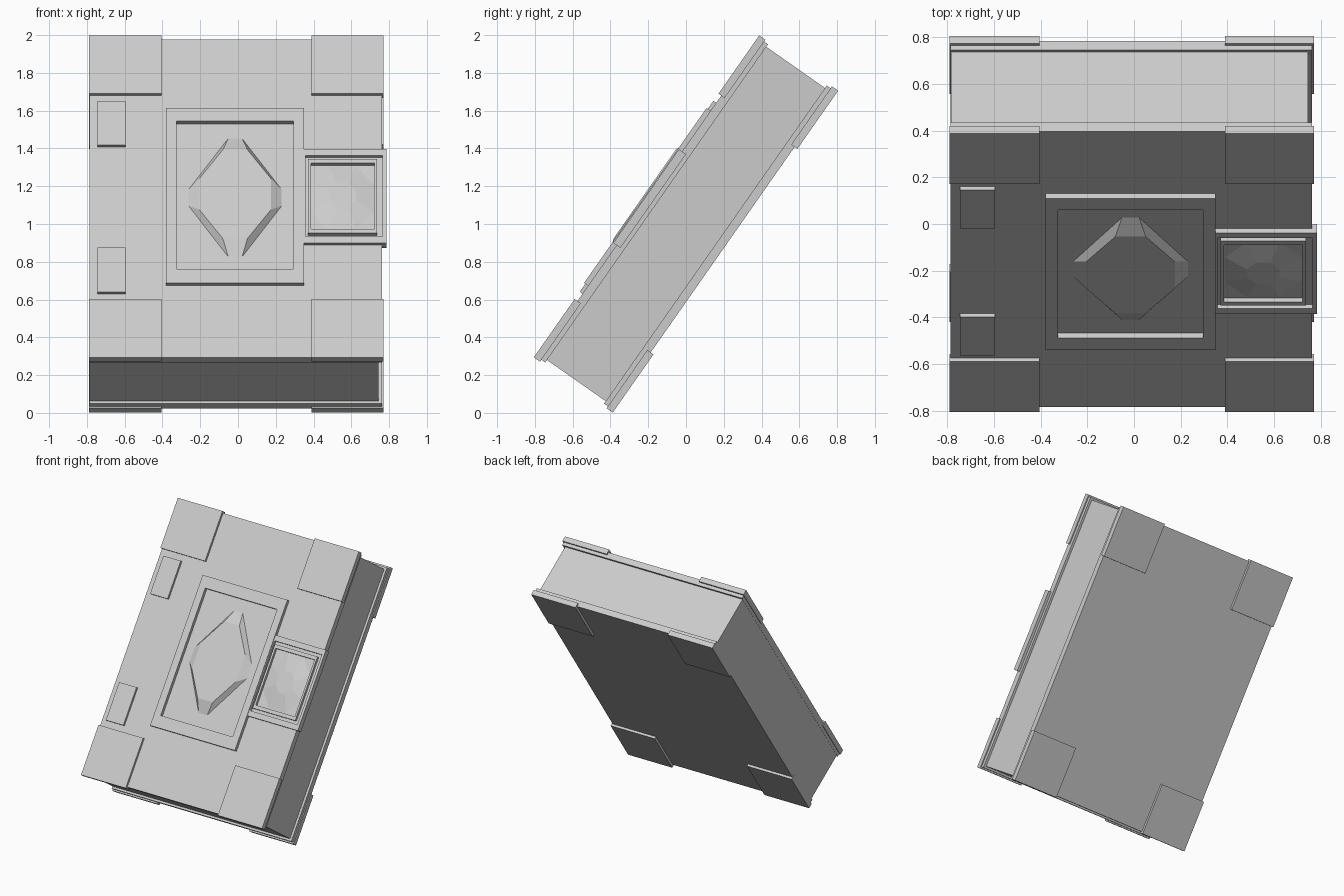
import bpy, bmesh
from math import radians
from mathutils import Matrix

if "Cube" in bpy.data.objects:
    bpy.data.objects.remove(bpy.data.objects["Cube"])

# The book is built flat (x across, y up the cover, z out of the cover), then tilted
TILT = Matrix.Translation((0, 0, 1)) @ Matrix.Rotation(radians(55), 4, 'X')


def finish(name, bm):
    bmesh.ops.recalc_face_normals(bm, faces=bm.faces)
    bm.transform(TILT)
    me = bpy.data.meshes.new(name)
    bm.to_mesh(me)
    bm.free()
    ob = bpy.data.objects.new(name, me)
    bpy.context.collection.objects.link(ob)
    return ob


def box(name, x0, x1, y0, y1, z0, z1):
    bm = bmesh.new()
    bmesh.ops.create_cube(bm, size=1)
    for v in bm.verts:
        v.co = (x0 + (v.co.x + .5) * (x1 - x0),
                y0 + (v.co.y + .5) * (y1 - y0),
                z0 + (v.co.z + .5) * (z1 - z0))
    return finish(name, bm)


def rect(x0, x1, y0, y1):
    return [(x0, y0), (x1, y0), (x1, y1), (x0, y1)]


def frame(name, outer, inner, z0, z1):
    bm = bmesh.new()
    loops = [[bm.verts.new((x, y, z)) for x, y in rect(*r)]
             for r, z in ((outer, z0), (outer, z1), (inner, z1), (inner, z0))]
    for i in range(4):
        a, b = loops[i], loops[(i + 1) % 4]
        for k in range(4):
            n = (k + 1) % 4
            bm.faces.new((a[k], a[n], b[n], b[k]))
    return finish(name, bm)


def gem(name, cx, cy, rings):
    """Eight-sided cut stone; each ring is (half width, side half length, half height, end half length, z)."""
    bm = bmesh.new()
    loops = []
    for hx, sy, hy, ex, z in rings:
        pts = [(hx, -sy), (hx, sy), (ex, hy), (-ex, hy),
               (-hx, sy), (-hx, -sy), (-ex, -hy), (ex, -hy)]
        loops.append([bm.verts.new((cx + x, cy + y, z)) for x, y in pts])
    for a, b in zip(loops, loops[1:]):
        for k in range(8):
            n = (k + 1) % 8
            bm.faces.new((a[k], a[n], b[n], b[k]))
    bm.faces.new(loops[0][::-1])
    bm.faces.new(loops[-1])
    return finish(name, bm)


# Pages with flush spine, and covers
box("page_block", -.785, .745, -1.012, 1.012, -.19, .19)
for side, s in (("front", 1), ("back", -1)):
    z = sorted((s * .19, s * .237))
    box(side + "_cover", -.786, .763, -1.028, 1.028, *z)
    # Corner guards
    z = sorted((s * .215, s * .255))
    for x0, x1 in ((-.79, -.405), (.39, .771)):
        for t in (-1, 1):
            y = sorted((t * .664, t * 1.04))
            box(side + "_corner_guard", x0, x1, *y, *z)

# Hinge plates near the spine
for t in (-1, 1):
    y = sorted((t * .332, t * .617))
    box("hinge_plate", -.745, -.595, *y, .23, .255)

# Central framed stone
frame("centre_frame", (-.38, .35, -.565, .565), (-.325, .295, -.476, .48), .23, .263)
gem("centre_gem", -.015, .004, [(.25, .05, .388, .035, .235),
                                (.19, .1, .287, .065, .27)])

# Clasp with nested frames and a small stone
box("clasp_base", .35, .785, -.303, .303, .212, .238)
frame("clasp_outer_frame", (.35, .785, -.303, .303), (.358, .765, -.262, .262), .238, .258)
frame("clasp_inner_frame", (.37, .737, -.24, .24), (.386, .722, -.213, .213), .238, .258)
gem("clasp_gem", .554, 0, [(.165, .09, .205, .07, .238),
                           (.07, .03, .08, .03, .258)])
